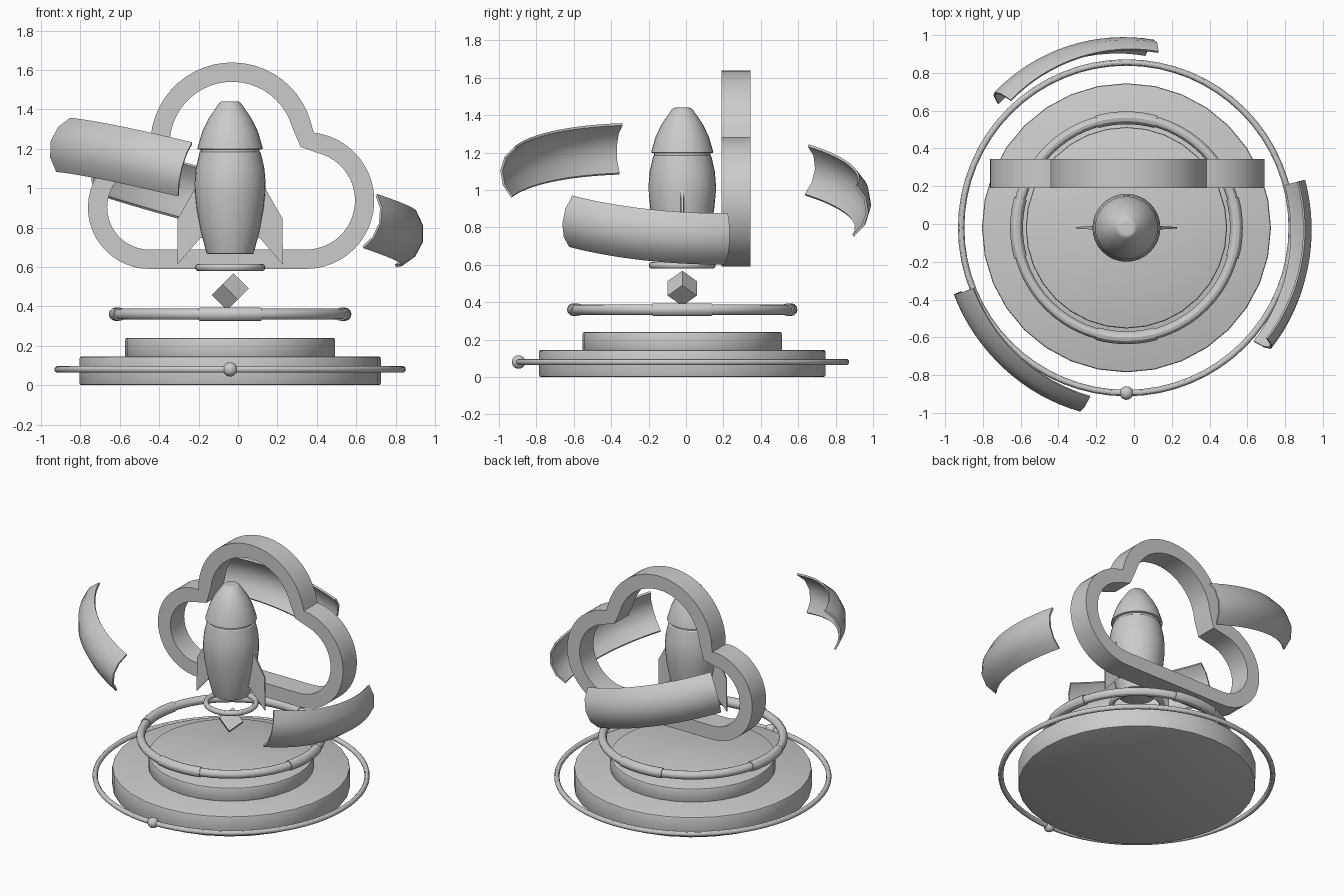
import bpy, bmesh, math
from mathutils import Vector, Matrix

if "Cube" in bpy.data.objects:
    bpy.data.objects.remove(bpy.data.objects["Cube"])

CX, CY = -0.04, -0.02   # shared vertical axis of the model


def make(name, verts, faces, angle=30):
    me = bpy.data.meshes.new(name)
    me.from_pydata([tuple(v) for v in verts], [], faces)
    bm = bmesh.new()
    bm.from_mesh(me)
    bmesh.ops.recalc_face_normals(bm, faces=bm.faces)
    bm.to_mesh(me)
    bm.free()
    ob = bpy.data.objects.new(name, me)
    bpy.context.collection.objects.link(ob)
    smooth(ob, angle)
    return ob


def smooth(ob, angle=30):
    bpy.ops.object.select_all(action='DESELECT')
    ob.select_set(True)
    bpy.context.view_layer.objects.active = ob
    bpy.ops.object.shade_smooth_by_angle(angle=math.radians(angle))


def lathe(name, profile, n=32):
    """Revolve an (r, z) profile about the axis and cap both ends."""
    verts, faces = [], []
    for r, z in profile:
        for i in range(n):
            a = 2 * math.pi * i / n
            verts.append((CX + r * math.cos(a), CY + r * math.sin(a), z))
    for k in range(len(profile) - 1):
        for i in range(n):
            j = (i + 1) % n
            faces.append((k * n + i, k * n + j, (k + 1) * n + j, (k + 1) * n + i))
    faces.append(tuple(range(n)))
    faces.append(tuple((len(profile) - 1) * n + i for i in range(n)))
    return make(name, verts, faces)


def disc(name, r, z0, z1, b=0.01):
    return lathe(name, [(r - b, z0), (r - b * 0.3, z0 + b * 0.3), (r, z0 + b),
                        (r, z1 - b), (r - b * 0.3, z1 - b * 0.3), (r - b, z1)])


def torus(name, major, minor, z, n=64):
    bpy.ops.mesh.primitive_torus_add(location=(CX, CY, z), major_radius=major, minor_radius=minor,
                                     major_segments=n, minor_segments=12)
    ob = bpy.context.object
    ob.name = name
    smooth(ob)


def sweep(name, section, a0, a1, steps, mat):
    """Sweep a closed (r, z) section along an arc about local z, capped."""
    n = len(section)
    verts, faces = [], []
    for s in range(steps + 1):
        a = a0 + (a1 - a0) * s / steps
        for r, z in section:
            verts.append(mat @ Vector((r * math.cos(a), r * math.sin(a), z)))
    for s in range(steps):
        for i in range(n):
            j = (i + 1) % n
            faces.append((s * n + i, s * n + j, (s + 1) * n + j, (s + 1) * n + i))
    faces.append(tuple(range(n)))
    faces.append(tuple(steps * n + i for i in range(n)))
    return make(name, verts, faces)


# stepped base
disc("base_lower", 0.765, 0.0, 0.145)
disc("base_upper", 0.533, 0.14, 0.24)

# orbit ring with its bead
torus("orbit_ring", 0.875, 0.017, 0.08)
bpy.ops.mesh.primitive_uv_sphere_add(segments=24, ring_count=12, radius=0.036,
                                     location=(CX, CY - 0.875, 0.08))
bpy.context.object.name = "orbit_bead"
smooth(bpy.context.object)

# hover ring with four sleeves
torus("hover_ring", 0.582, 0.028, 0.36)
tube = [(0.582 + 0.034 * math.cos(i * math.pi / 6), 0.034 * math.sin(i * math.pi / 6)) for i in range(12)]
half = math.radians(15.5)
for k in range(4):
    a = k * math.pi / 2
    sweep(f"hover_sleeve_{k}", tube, a - half, a + half, 8, Matrix.Translation((CX, CY, 0.36)))

# tilted cube
bpy.ops.mesh.primitive_cube_add(size=0.11, location=(CX, CY, 0.474),
                                rotation=(math.radians(45), math.radians(45), 0))
bpy.context.object.name = "core_cube"

# rocket body, neck and nose
torus("exhaust_ring", 0.161, 0.018, 0.597, 32)
lathe("rocket_body", [(0.11, 0.665), (0.118, 0.668), (0.124, 0.685), (0.15, 0.785), (0.171, 0.9),
                      (0.179, 0.98), (0.18, 1.03), (0.174, 1.1), (0.156, 1.178), (0.15, 1.184)])
lathe("rocket_neck", [(0.15, 1.17), (0.15, 1.21)])
lathe("rocket_nose", [(0.158, 1.197), (0.166, 1.2), (0.164, 1.21), (0.142, 1.285), (0.11, 1.352),
                      (0.055, 1.432), (0.045, 1.439), (0.035, 1.44)])

# two side fins, thinner at the outer edge
fin = [(0.12, 1.0, 0.011), (0.178, 1.0, 0.009), (0.266, 0.845, 0.004),
       (0.268, 0.612, 0.004), (0.15, 0.748, 0.01), (0.10, 0.748, 0.011)]
for name, s in (("fin_right", 1), ("fin_left", -1)):
    verts = [(CX + s * x, CY + side * t, z) for side in (-1, 1) for x, z, t in fin]
    n = len(fin)
    faces = [tuple(range(n)), tuple(range(n, 2 * n))]
    faces += [(i, (i + 1) % n, n + (i + 1) % n, n + i) for i in range(n)]
    make(name, verts, faces)

# cloud frame: outline of three lobes with a flat bottom, offset inwards
lobes = [((0.345, 0.937), 0.347, -90, 83.5),
         ((-0.03, 1.223), 0.415, 8.5, 182),
         ((-0.45, 0.902), 0.312, 88, 270)]
outline = []
for (x, z), r, a0, a1 in lobes:
    steps = 24
    for i in range(steps + 1):
        a = math.radians(a0 + (a1 - a0) * i / steps)
        p = Vector((x + r * math.cos(a), z + r * math.sin(a)))
        if not outline or (p - outline[-1]).length > 0.015:
            outline.append(p)
n = len(outline)
inner = []
for i, p in enumerate(outline):
    d0 = (p - outline[i - 1]).normalized()
    d1 = (outline[(i + 1) % n] - p).normalized()
    d = (d0 + d1).normalized()
    inner.append(p + 0.098 * Vector((-d.y, d.x)))
verts = [(p.x, y, p.y) for y in (0.19, 0.345) for ring in (outline, inner) for p in ring]
faces = []
for i in range(n):
    j = (i + 1) % n
    faces += [(i, j, n + j, n + i), (2 * n + i, 2 * n + j, 3 * n + j, 3 * n + i),
              (i, j, 2 * n + j, 2 * n + i), (n + i, n + j, 3 * n + j, 3 * n + i)]
make("cloud_frame", verts, faces)

# three curved panels on one tilted ring
tilt = Vector((0, 0, 1)).rotation_difference(Vector((0.25, 0.06, 0.966))).to_matrix().to_4x4()
mat = Matrix.Translation((CX, CY, 0.98)) @ tilt
angles = [math.radians(-53 + 26.5 * i) for i in range(5)]
section = [(0.833 + 0.178 * math.cos(a), 0.178 * math.sin(a)) for a in angles]
section += [(0.833 + 0.165 * math.cos(a), 0.165 * math.sin(a)) for a in reversed(angles)]
half = math.radians(27)
for k in range(3):
    a = math.radians(-12 + 120 * k)
    sweep(f"orbit_panel_{k}", section, a - half, a + half, 16, mat)
